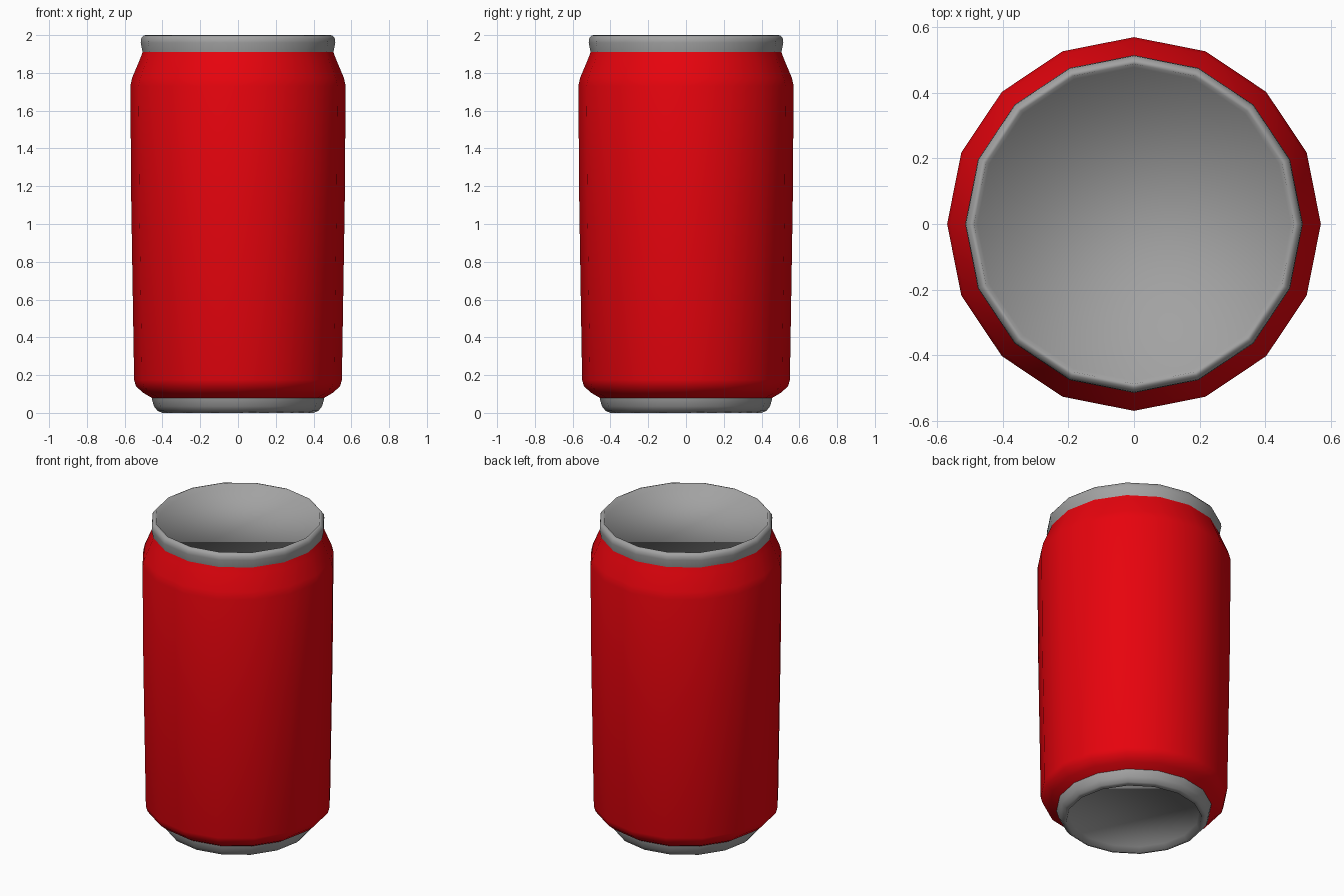
import bpy, bmesh
from math import cos, sin, pi

if "Cube" in bpy.data.objects:
    bpy.data.objects.remove(bpy.data.objects["Cube"])

SIDES = 16
RED = (0.8, 0.001, 0.004, 1)
GREY = (0.36, 0.36, 0.36, 1)


def lathe(name, profile, color, cap=None):
    """Spin (radius, z) points about z; optionally cap the 'first' or 'last' ring."""
    bm = bmesh.new()
    rings = [[bm.verts.new((r * cos(2 * pi * i / SIDES), r * sin(2 * pi * i / SIDES), z))
              for i in range(SIDES)] for r, z in profile]
    for low, high in zip(rings, rings[1:]):
        for i in range(SIDES):
            j = (i + 1) % SIDES
            bm.faces.new((low[i], low[j], high[j], high[i]))
    if cap == "last":
        bm.faces.new(rings[-1])
    elif cap == "first":
        bm.faces.new(rings[0][::-1])
    for f in bm.faces:
        f.smooth = True
    mesh = bpy.data.meshes.new(name)
    bm.to_mesh(mesh)
    bm.free()
    obj = bpy.data.objects.new(name, mesh)
    bpy.context.collection.objects.link(obj)
    mat = bpy.data.materials.new(name + "_paint")
    mat.diffuse_color = color
    mat.use_nodes = True
    mat.node_tree.nodes["Principled BSDF"].inputs["Base Color"].default_value = mat.diffuse_color
    mesh.materials.append(mat)
    return obj


# Base foot with shallow recessed underside
lathe("base", [(0.385, 0.035), (0.40, 0.0), (0.425, 0.01),
               (0.445, 0.035), (0.455, 0.07), (0.457, 0.08)], GREY, cap="first")

# Painted body: lower shoulder, slightly flared wall, tapered neck
lathe("body", [(0.457, 0.08), (0.50, 0.105), (0.54, 0.14), (0.55, 0.175),
               (0.565, 1.1), (0.57, 1.73), (0.56, 1.775), (0.518, 1.875), (0.505, 1.91)], RED)

# Rolled rim with shallow recessed lid
lathe("rim_and_lid", [(0.505, 1.91), (0.515, 1.96), (0.513, 1.982), (0.50, 1.998),
                      (0.488, 2.0), (0.478, 1.965)], GREY, cap="last")
